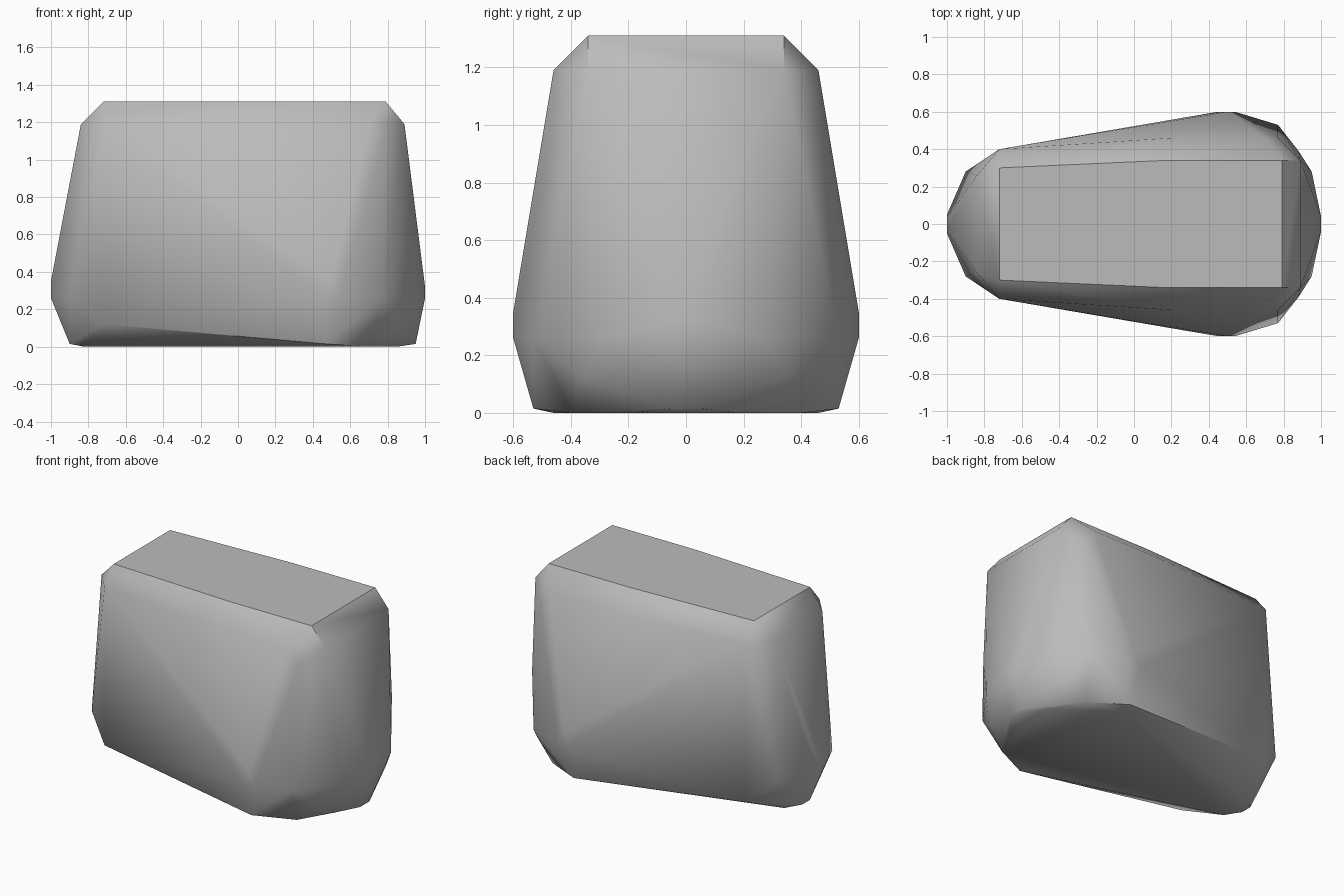
import bpy, bmesh, math

if "Cube" in bpy.data.objects:
    bpy.data.objects.remove(bpy.data.objects["Cube"], do_unlink=True)

# Plain stone grey
grey = bpy.data.materials.new("stone_grey")
grey.use_nodes = True
colour = (0.5, 0.5, 0.5, 1)
grey.diffuse_color = colour
grey.node_tree.nodes["Principled BSDF"].inputs["Base Color"].default_value = colour

MID = -0.02  # mirror plane across the depth of the block

# Corners of one half, as height: (x, half depth)
rings = {
    1.31: [(-0.72, 0.30), (0.17, 0.34), (0.79, 0.34)],
    1.19: [(-0.84, 0.26), (-0.72, 0.40), (0.2, 0.46), (0.70, 0.46), (0.89, 0.34)],
    1.08: [(0.77, 0.46)],
    0.58: [(0.88, 0.39)],
    0.35: [(-1.0, 0.03), (0.5, 0.60)],
    0.26: [(-1.0, 0.05), (-0.90, 0.28), (0.45, 0.60), (0.54, 0.60),
           (0.77, 0.53), (0.95, 0.28), (1.0, 0.04)],
    0.32: [(1.0, 0.04)],
    0.12: [(-0.72, 0.40), (0.86, 0.36)],
    0.015: [(-0.9, 0.04), (0.47, 0.53), (0.95, 0.05)],
    0.0: [(-0.82, 0.12), (0.45, 0.46), (0.72, 0.40), (0.85, 0.18)],
}

# Faceted block: skin stretched over the mirrored corners
bm = bmesh.new()
for z, ring in rings.items():
    for x, depth in ring:
        for side in (-1, 1):
            bm.verts.new((x, MID + side * depth, z))
hull = bmesh.ops.convex_hull(bm, input=bm.verts)
loose = [v for v in bm.verts if not v.link_faces]
bmesh.ops.delete(bm, geom=loose, context='VERTS')

# Centre the depth and merge coplanar facets
bmesh.ops.translate(bm, verts=bm.verts, vec=(0, 0.02, 0))
bmesh.ops.dissolve_limit(bm, angle_limit=math.radians(0.5),
                         verts=bm.verts, edges=bm.edges)
bmesh.ops.recalc_face_normals(bm, faces=bm.faces)
mesh = bpy.data.meshes.new("stone_block")
bm.to_mesh(mesh)
bm.free()
mesh.materials.append(grey)

block = bpy.data.objects.new("stone_block", mesh)
bpy.context.collection.objects.link(block)
bpy.context.view_layer.objects.active = block
block.select_set(True)
bpy.ops.object.shade_smooth_by_angle(angle=math.radians(41))
